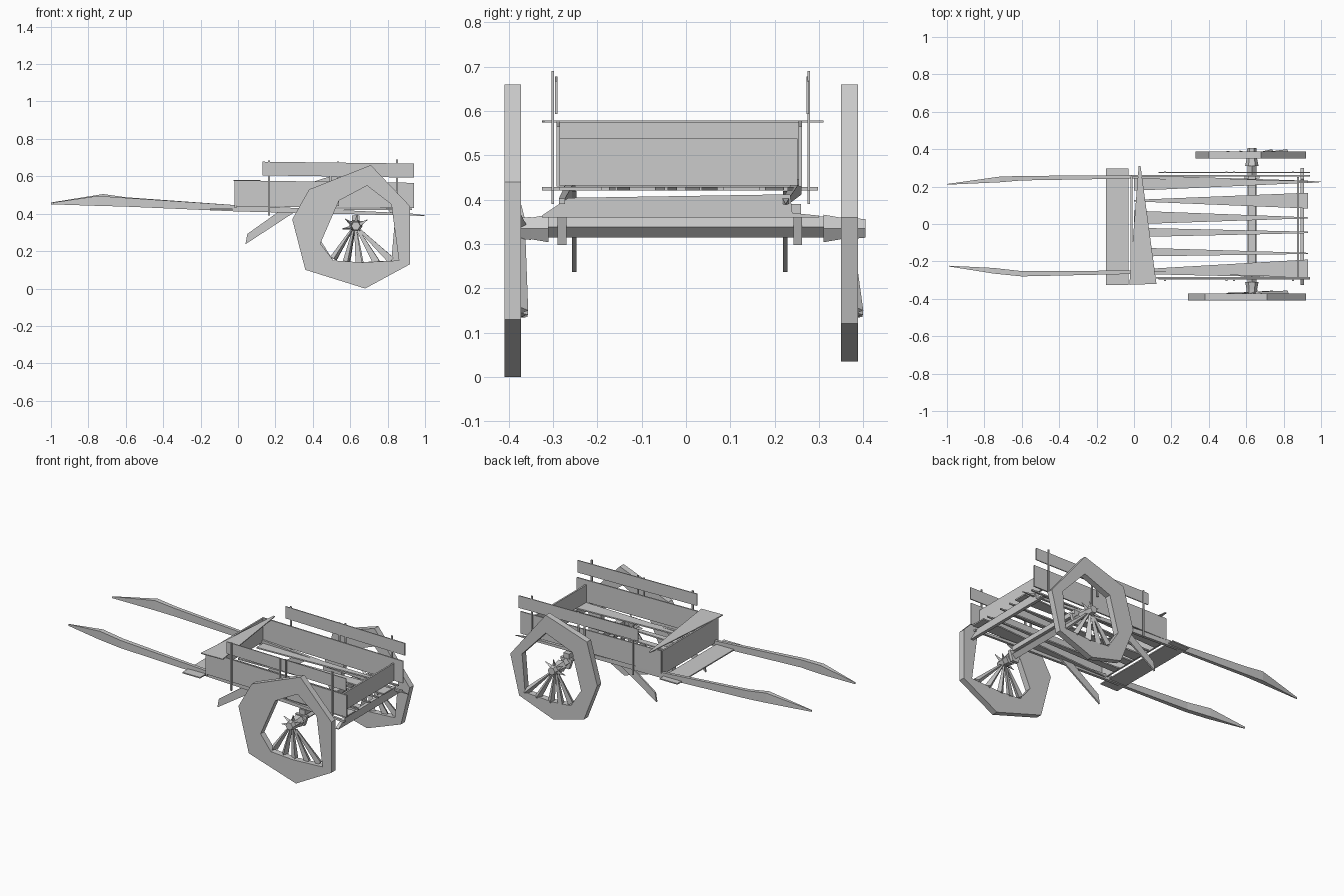
import bpy, bmesh, math
from mathutils import Vector

if "Cube" in bpy.data.objects:
    bpy.data.objects.remove(bpy.data.objects["Cube"])


def make(name, verts, faces):
    me = bpy.data.meshes.new(name)
    me.from_pydata(verts, [], faces)
    bm = bmesh.new()
    bm.from_mesh(me)
    bmesh.ops.recalc_face_normals(bm, faces=bm.faces[:])
    bm.to_mesh(me)
    bm.free()
    ob = bpy.data.objects.new(name, me)
    bpy.context.collection.objects.link(ob)
    return ob


def loft(name, rings, closed=False):
    """Skin equal-sized rings; closed joins last ring to first, else ends are capped."""
    n, m = len(rings[0]), len(rings)
    verts = [v for r in rings for v in r]
    faces = [(i * n + j, i * n + (j + 1) % n,
              (i + 1) % m * n + (j + 1) % n, (i + 1) % m * n + j)
             for i in range(m if closed else m - 1) for j in range(n)]
    if not closed:
        faces += [tuple(range(n)), tuple(range((m - 1) * n, m * n))]
    return make(name, verts, faces)


def box(name, x, y, z):
    return loft(name, [[(a, y[0], z[0]), (a, y[1], z[0]), (a, y[1], z[1]), (a, y[0], z[1])]
                       for a in x])


def prism_z(name, pts, z0, z1):
    return loft(name, [[(x, y, z) for x, y in pts] for z in (z0, z1)])


def prism_y(name, pts, y0, y1):
    return loft(name, [[(x, y, z) for x, z in pts] for y in (y0, y1)])


def tube(name, a, b, r0, r1, sides):
    a, b = Vector(a), Vector(b)
    q = (b - a).to_track_quat('Z', 'Y')
    ang = [2 * math.pi * i / sides for i in range(sides)]
    return loft(name, [[p + q @ Vector((r * math.cos(t), r * math.sin(t), 0)) for t in ang]
                       for p, r in ((a, r0), (b, r1))])


# Wheels: uneven faceted rims, hubs and a fan of spokes below the hub
AX, AZ = 0.63, 0.33
front_out = [(.71, .66), (.38, .53), (.29, .37), (.36, .10), (.68, 0), (.92, .13), (.92, .44)]
front_in = [(.69, .55), (.54, .47), (.44, .24), (.51, .15), (.66, .14), (.86, .15), (.82, .45)]
back_out = [(.68, .66), (.40, .57), (.33, .32), (.42, .09), (.63, .035), (.86, .12), (.92, .36)]
back_in = [(.68, .55), (.50, .48), (.44, .26), (.51, .15), (.64, .14), (.82, .15), (.84, .38)]
for name, out, inn, ya, yb, s in (("front", front_out, front_in, -.41, -.372, -1),
                                  ("back", back_out, back_in, .388, .35, 1)):
    loft(name + "_wheel_rim", [[(x, y, z) for x, z in ring] for ring, y in
                               ((out, ya), (out, yb), (inn, yb), (inn, ya))], closed=True)
    tube(name + "_hub", (AX, s * .31, AZ + .005), (AX, s * .35, AZ + .005), .036, .028, 6)
    tube(name + "_hub_cap", (AX, s * .35, AZ + .005), (AX, s * .405, AZ + .005), .03, .024, 6)
    for k, (tx, tz) in enumerate(((.51, .16), (.58, .14), (.65, .135), (.74, .14), (.82, .15))):
        tube(f"{name}_spoke_{k}", (AX + (k - 2) * .012, s * .37, AZ - .02),
             (tx, s * .378, tz), .008, .022, 3)
    for k, t in enumerate((35, 85, 140, 190)):
        t = math.radians(t)
        tube(f"{name}_spoke_stub_{k}", (AX, s * .37, AZ),
             (AX + .075 * math.cos(t), s * .375, AZ + .065 * math.sin(t)), .017, .002, 3)
tube("axle", (AX, -.33, .338), (AX, .32, .338), .024, .024, 4)
for s, y in (("front", -.28), ("back", .252)):
    prism_y(s + "_axle_block", [(.59, .36), (.67, .36), (.65, .298), (.61, .298)], y - .01, y + .01)

# Pull shafts running back under the floor: x, y centre, half width, z low, z high
shafts = {"back_shaft": [(-1, .212, .002, .45, .46), (-.72, .238, .015, .445, .505),
                         (-.6, .245, .012, .438, .488), (0, .252, .009, .412, .445),
                         (.92, .225, .007, .39, .402), (1, .225, .001, .388, .391)],
          "front_shaft": [(-.99, -.225, .002, .45, .46), (-.75, -.25, .015, .442, .495),
                          (-.6, -.266, .014, .438, .485), (0, -.258, .009, .412, .445),
                          (.92, -.28, .007, .39, .402)]}
for name, rows in shafts.items():
    loft(name, [[(x, y - w, a), (x, y + w, a), (x, y + w, b), (x, y - w, b)]
                for x, y, w, a, b in rows])

# Tapered floor slats: y centre, half width at the front end and at the tail
for k, (y0, y1, w0, w1) in enumerate(((.215, .225, .037, .005), (.125, .125, .004, .042),
                                     (.035, .033, .036, .003), (-.045, -.045, .025, .004),
                                     (-.15, -.157, .024, .003), (-.25, -.238, .006, .048))):
    prism_z(f"floor_slat_{k}", [(.0, y0 - w0), (.93, y1 - w1), (.93, y1 + w1), (.0, y0 + w0)],
            .421, .429)

# Foot board and cross beams
box("foot_board", (-.15, -.03), (-.325, .298), (.421, .428))
loft("tail_beam", [[(.89, y, .36), (.91, y, .36), (.91, y, z), (.89, y, z)]
                   for y, z in ((-.325, .364), (-.265, .404), (.235, .412), (.24, .37), (.30, .364))])
box("axle_beam", (.61, .65), (-.28, .26), (.36, .39))

# Box walls
box("front_wall", (-.018, -.008), (-.288, .255), (.43, .575))
prism_z("front_wall_cap", [(-.025, -.325), (.12, -.32), (.035, .31), (.025, .31)], .574, .579)
loft("tail_wall", [[(x, -.288, .432), (x, .252, .432), (x, .252, .538), (x, -.288, .538)]
                   for x in (.872, .882)])
for s, y, ry in (("front", -.288, -.293), ("back", .258, .275)):
    prism_y(s + "_side_wall", [(-.015, .44), (.94, .43), (.94, .565), (-.015, .578)],
            y - .004, y + .004)
    prism_y(s + "_upper_rail", [(.13, .605), (.94, .593), (.94, .668), (.13, .678)],
            ry - .003, ry + .003)
    # Slim uprights holding the rails
    o = -.008 if y < 0 else .002
    for k, (x, z0, z1) in enumerate(((.165, .39, .685), (.495, .52, .675),
                                    (.535, .44, .68), (.85, .42, .69))):
        box(f"{s}_upright_{k}", (x - .005, x + .005), (ry + o - .003, ry + o + .003), (z0, z1))
    # Slanted prop legs under the bed
    ly = -.252 if y < 0 else .224
    prism_y(s + "_prop_leg", [(.04, .237), (.32, .42), (.23, .42), (.05, .292)],
            ly - .005, ly + .005)
